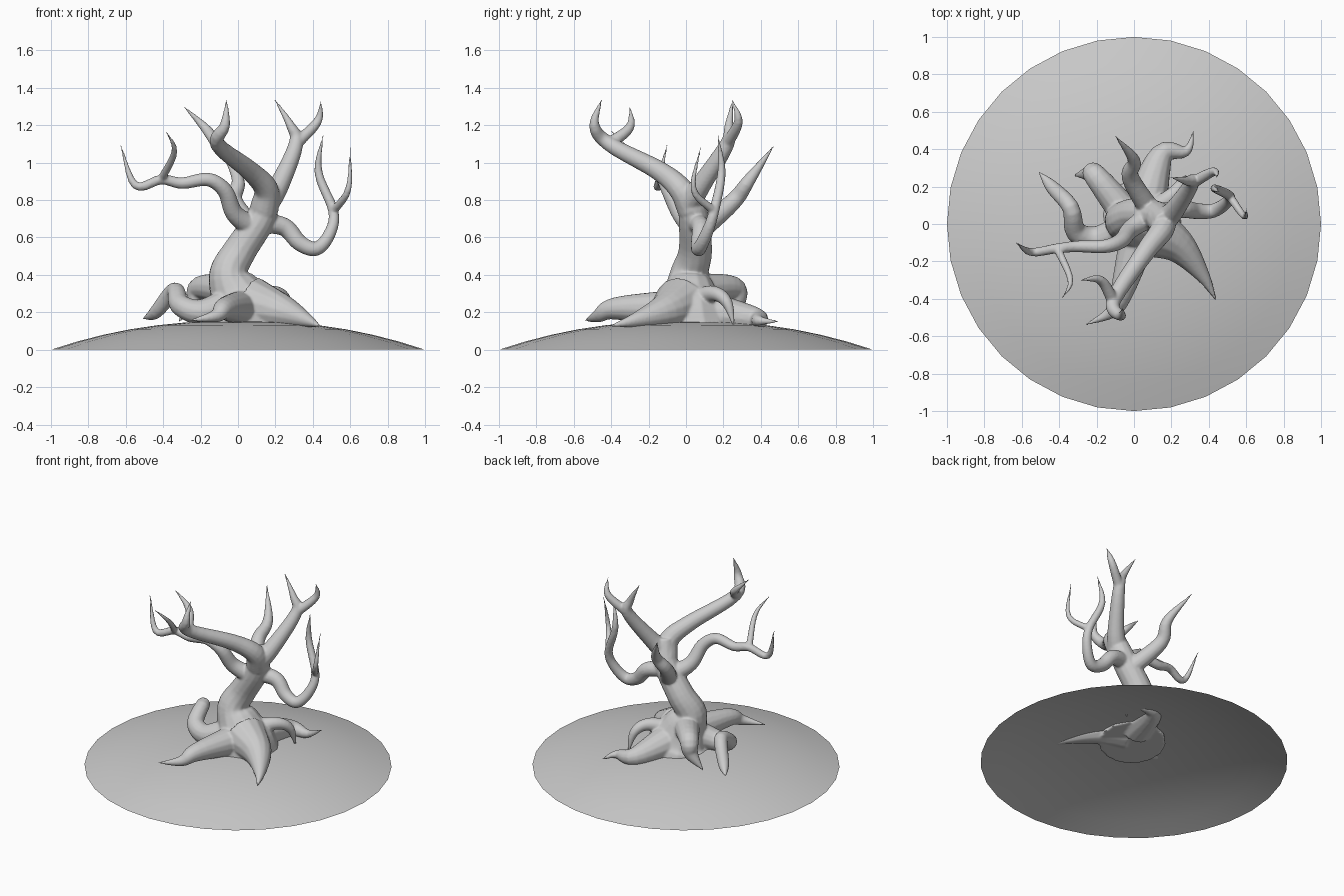
import bpy, bmesh, math
from mathutils import Vector

if "Cube" in bpy.data.objects:
    bpy.data.objects.remove(bpy.data.objects["Cube"])

STEPS, SIDES = 5, 14


def finish(bm, name):
    bmesh.ops.recalc_face_normals(bm, faces=bm.faces)
    mesh = bpy.data.meshes.new(name)
    bm.to_mesh(mesh)
    bm.free()
    for p in mesh.polygons:
        p.use_smooth = True
    ob = bpy.data.objects.new(name, mesh)
    bpy.context.collection.objects.link(ob)
    return ob


def spline(pts):
    """Catmull-Rom through (x, y, z, radius) vectors."""
    P = [2 * pts[0] - pts[1]] + pts + [2 * pts[-1] - pts[-2]]
    out = []
    for a, b, c, d in zip(P, P[1:], P[2:], P[3:]):
        for k in range(STEPS):
            t = k / STEPS
            out.append(0.5 * (2 * b + (c - a) * t + (2 * a - 5 * b + 4 * c - d) * t * t
                              + (3 * b - a - 3 * c + d) * t ** 3))
    return out + [pts[-1]]


def tube(bm, pts):
    """Closed tube along a path, using a transported frame."""
    path = spline(pts)
    pos = [p.to_3d() for p in path]
    u, rings = None, []
    for i, p in enumerate(pos):
        t = (pos[min(i + 1, len(pos) - 1)] - pos[max(i - 1, 0)]).normalized()
        u = t.orthogonal() if u is None else u
        u = (u - t * u.dot(t)).normalized()
        v = t.cross(u)
        r = max(path[i].w, 0.004)
        angles = [2 * math.pi * k / SIDES for k in range(SIDES)]
        rings.append([bm.verts.new(p + r * (u * math.cos(a) + v * math.sin(a))) for a in angles])
    for a, b in zip(rings, rings[1:]):
        for k in range(SIDES):
            j = (k + 1) % SIDES
            bm.faces.new((a[k], a[j], b[j], b[k]))
    bm.faces.new(rings[0][::-1])
    bm.faces.new(rings[-1])


def limb(bm, r0, r1, *pts, power=0.7):
    """Limb tapering from r0 to r1 at its last bend, then to a pointed tip."""
    n = len(pts) - 2
    radii = [r0 + (r1 - r0) * (i / n) ** power for i in range(n + 1)] + [0.003]
    path = [Vector((*p, r)) for p, r in zip(pts, radii)]
    tube(bm, path)
    return path


def fork(bm, parent, i, bend, tip):
    """Side twig leaving a limb at point i."""
    r = parent[i].w * 0.85
    limb(bm, r, r * 0.72, parent[i].to_3d(), bend, tip)


# Mound: shallow open dome with 32 sides
bm = bmesh.new()
N, RINGS, H = 32, 7, 0.155
top = bm.verts.new((0, 0, H))
prev = None
for i in range(RINGS):
    r = (i + 1) / RINGS
    ring = [bm.verts.new((r * math.cos(2 * math.pi * k / N), r * math.sin(2 * math.pi * k / N),
                          H * (1 - r ** 2.2))) for k in range(N)]
    for k in range(N):
        j = (k + 1) % N
        bm.faces.new((prev[k], ring[k], ring[j], prev[j]) if prev else (top, ring[k], ring[j]))
    prev = ring
finish(bm, "mound")

tree = bmesh.new()

# Leaning trunk with a flared foot
tube(tree, [Vector(p) for p in (
    (.04, .03, .11, .22), (.03, .02, .2, .2), (-.01, .02, .3, .15), (-.05, .02, .41, .105),
    (.01, .05, .53, .09), (.13, .04, .72, .08), (.16, .01, .88, .05))])

# Left branch
left = limb(tree, .06, .022, (.08, .04, .65), (-.02, -.03, .73), (-.07, -.09, .85),
            (-.16, -.12, .91), (-.3, -.12, .89), (-.41, -.13, .91), (-.55, -.15, .88), (-.63, -.1, 1.1))
fork(tree, left, 5, (-.34, -.3, 1.06), (-.385, -.4, 1.17))

# Front branch
front = limb(tree, .078, .028, (.14, .03, .75), (.15, -.03, .86), (.06, -.15, .96),
             (-.11, -.41, 1.1), (-.07, -.49, 1.2), (-.06, -.45, 1.34), power=1)
fork(tree, front, 3, (-.18, -.3, 1.19), (-.29, -.3, 1.3))

# Upper right branch
upper = limb(tree, .07, .024, (.15, .01, .78), (.22, .08, .88), (.31, .22, 1.1),
             (.28, .23, 1.2), (.195, .25, 1.34), power=1)
fork(tree, upper, 2, (.425, .28, 1.22), (.445, .25, 1.33))

# Drooping right branch
droop = limb(tree, .055, .022, (.12, .05, .68), (.25, .08, .655), (.33, .07, .57),
             (.42, .07, .54), (.49, .11, .62), (.51, .15, .74), (.43, .19, .95), (.455, .17, 1.15), power=1)
fork(tree, droop, 5, (.59, .04, .86), (.6, .08, 1.09))

# Back branch
limb(tree, .06, .034, (.1, .05, .62), (-.02, .25, .79), (0, .34, .91), (-.1, .47, 1.09), power=1)

# Roots: front, right front, back right, small arch, left loop, back left
limb(tree, .1, .035, (.02, -.08, .22), (-.07, -.38, .22), (-.12, -.47, .18), (-.26, -.54, .155))
limb(tree, .15, .038, (.08, -.03, .24), (.24, -.12, .2), (.37, -.28, .155), (.44, -.41, .125), power=1)
limb(tree, .12, .028, (.06, .1, .2), (.15, .37, .165), (.28, .39, .155), (.32, .5, .15))
limb(tree, .06, .03, (.08, .06, .27), (.2, .15, .3), (.26, .22, .25), (.28, .26, .11))
limb(tree, .09, .036, (-.05, -.03, .24), (-.2, -.08, .2), (-.31, -.04, .24), (-.34, .09, .315),
     (-.44, .2, .2), (-.51, .28, .165))
limb(tree, .09, .048, (-.04, .05, .32), (-.2, .25, .33), (-.23, .27, .25), (-.32, .26, .15))

# All limbs fused into one smooth skin
ob = finish(tree, "gnarled_tree")
fuse = ob.modifiers.new("fuse", 'REMESH')
fuse.mode = 'VOXEL'
fuse.voxel_size = 0.0075
fuse.use_smooth_shade = True
soft = ob.modifiers.new("soften", 'SMOOTH')
soft.factor = 0.5
soft.iterations = 5
